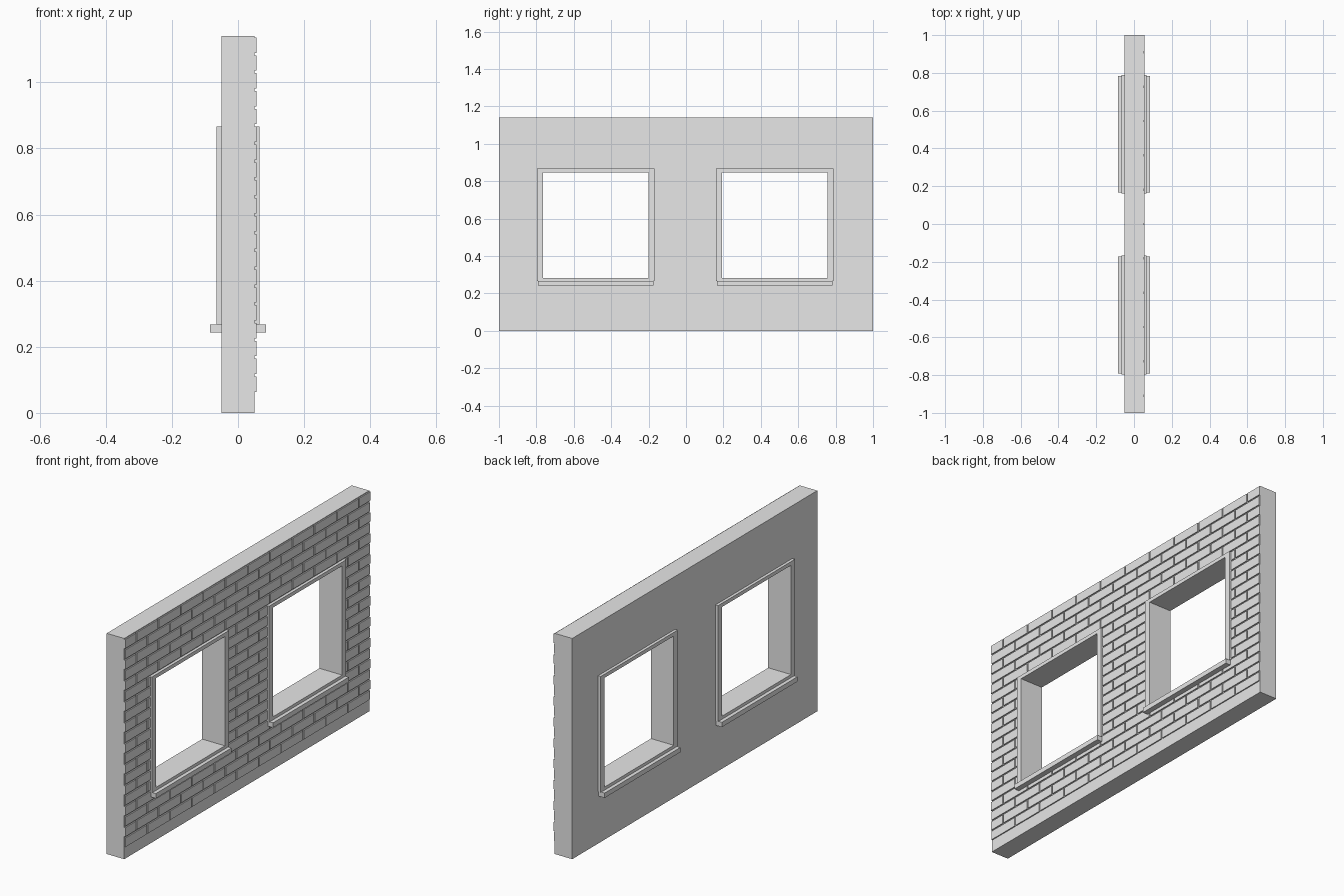
import bpy, bmesh
from mathutils import Matrix, Vector

cube = bpy.data.objects.get("Cube")
if cube:
    bpy.data.objects.remove(cube, do_unlink=True)

grey = bpy.data.materials.new("plain grey")
grey.use_nodes = True
grey.diffuse_color = (0.8, 0.8, 0.8, 1)
grey.node_tree.nodes["Principled BSDF"].inputs["Base Color"].default_value = (0.8, 0.8, 0.8, 1)


def make_boxes(name, boxes):
    """One object from boxes given as (min corner, max corner)."""
    bm = bmesh.new()
    for lo, hi in boxes:
        lo, hi = Vector(lo), Vector(hi)
        place = Matrix.Translation((lo + hi) / 2) @ Matrix.Diagonal((hi - lo).to_4d())
        bmesh.ops.create_cube(bm, size=1, matrix=place)
    mesh = bpy.data.meshes.new(name)
    bm.to_mesh(mesh)
    bm.free()
    mesh.materials.append(grey)
    obj = bpy.data.objects.new(name, mesh)
    bpy.context.collection.objects.link(obj)
    return obj


WALL = 0.05            # half thickness of the wall
HEIGHT = 1.14
OPEN, OUTER = 0.282, 0.314   # half widths of opening and frame
FRAME, SILL = 0.065, 0.084   # half depths
Z_SILL, Z_FRAME, Z_OPEN, Z_HEAD, Z_TOP = 0.243, 0.268, 0.284, 0.848, 0.867
windows = {"front": -0.482, "back": 0.475}

# Wall slab
wall = make_boxes("wall", [((-WALL, -1, 0), (WALL, 1, HEIGHT))])

# Running-bond bricks on the +x face
ROWS, ROW, LENGTH, GAP = 20, 0.054, 2 / 11, 0.0075
bricks = []
for row in range(ROWS):
    top = 1.136 - row * ROW
    shift = 0 if row % 2 == 0 else LENGTH / 2
    for k in range(-6, 6):
        start = k * LENGTH + shift + GAP / 2
        end = start + LENGTH - GAP
        start, end = max(start, -1), min(end, 1)
        if end - start > GAP:
            bricks.append(((WALL - 0.004, start, top - ROW + GAP), (WALL + 0.006, end, top)))
brickwork = make_boxes("bricks", bricks)

# Window openings, frames and sills
for side, y in windows.items():
    cutter = make_boxes(side + "_opening_cutter",
                        [((-0.2, y - OPEN - 0.006, Z_OPEN - 0.006),
                          (0.2, y + OPEN + 0.006, Z_HEAD + 0.006))])
    cutter.hide_render = True
    cutter.hide_set(True)
    for target in (wall, brickwork):
        cut = target.modifiers.new(side + " opening", "BOOLEAN")
        cut.operation = "DIFFERENCE"
        cut.solver = "EXACT"
        cut.object = cutter
    make_boxes(side + "_window_frame", [
        ((-FRAME, y - OUTER, Z_FRAME), (FRAME, y - OPEN, Z_TOP)),
        ((-FRAME, y + OPEN, Z_FRAME), (FRAME, y + OUTER, Z_TOP)),
        ((-FRAME, y - OPEN, Z_HEAD), (FRAME, y + OPEN, Z_TOP)),
        ((-FRAME, y - OPEN, Z_FRAME), (FRAME, y + OPEN, Z_OPEN)),
    ])
    make_boxes(side + "_window_sill",
               [((-SILL, y - OUTER + 0.005, Z_SILL), (SILL, y + OUTER - 0.005, Z_FRAME))])

# Bake the openings, then drop the cutters
bpy.context.view_layer.update()
graph = bpy.context.evaluated_depsgraph_get()
for obj in (wall, brickwork):
    baked = bpy.data.meshes.new_from_object(obj.evaluated_get(graph))
    obj.modifiers.clear()
    obj.data = baked
for side in windows:
    bpy.data.objects.remove(bpy.data.objects[side + "_opening_cutter"], do_unlink=True)
